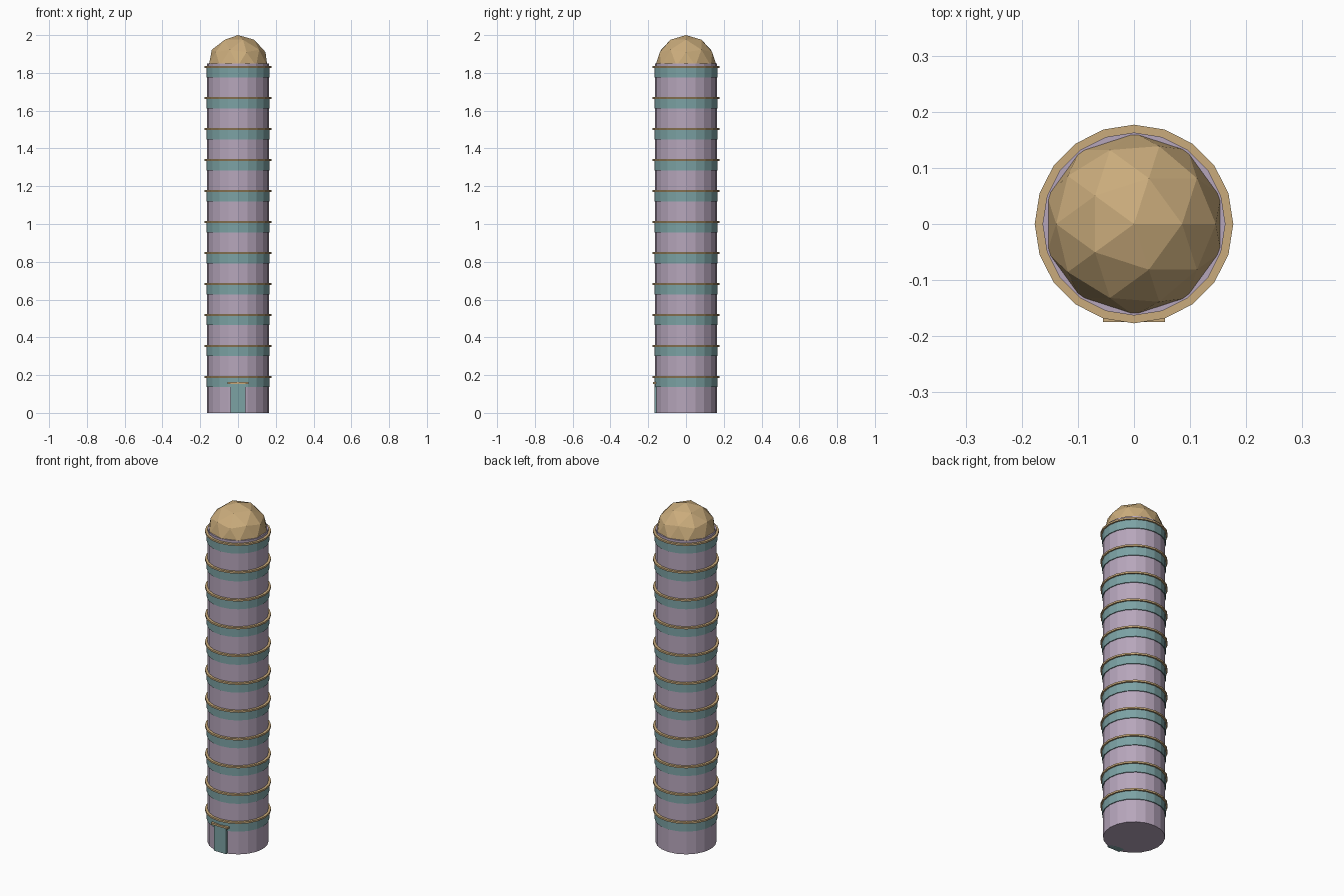
import bpy
import bmesh
from mathutils import Matrix

cube = bpy.data.objects.get("Cube")
if cube:
    bpy.data.objects.remove(cube, do_unlink=True)

SIDES = 20
FLOORS = 11
RADIUS = 0.163


def make_material(name, color):
    mat = bpy.data.materials.new(name)
    mat.use_nodes = True
    mat.diffuse_color = (*color, 1)
    mat.node_tree.nodes["Principled BSDF"].inputs["Base Color"].default_value = (*color, 1)
    return mat


mauve = make_material("mauve_wall", (0.47, 0.38, 0.50))
teal = make_material("teal_trim", (0.20, 0.36, 0.37))
gold = make_material("sand_gold", (0.59, 0.41, 0.20))


def finish(name, bm, mat):
    mesh = bpy.data.meshes.new(name)
    bm.to_mesh(mesh)
    bm.free()
    mesh.materials.append(mat)
    obj = bpy.data.objects.new(name, mesh)
    bpy.context.collection.objects.link(obj)
    return obj


def drum(name, radius, bottom, top, mat):
    """Upright faceted cylinder between two heights."""
    bpy.ops.mesh.primitive_cylinder_add(
        vertices=SIDES, radius=radius, depth=top - bottom,
        location=(0, 0, (bottom + top) / 2))
    obj = bpy.context.object
    obj.name = name
    obj.data.materials.append(mat)
    return obj


def box(name, low, high, mat):
    bm = bmesh.new()
    size = [h - l for l, h in zip(low, high)]
    mid = [(h + l) / 2 for l, h in zip(low, high)]
    bmesh.ops.create_cube(bm, size=1, matrix=Matrix.Translation(mid) @ Matrix.Diagonal((*size, 1)))
    return finish(name, bm, mat)


# Tower shaft
drum("tower_shaft", RADIUS, 0, 1.85, mauve)

# Teal band and projecting gold ledge at each floor
for i in range(FLOORS):
    z = 0.186 + i * 0.164
    drum(f"floor_band_{i + 1}", 0.168, z - 0.05, z, teal)
    drum(f"floor_ledge_{i + 1}", 0.177, z, z + 0.01, gold)

# Faceted dome, upper half only
bm = bmesh.new()
bmesh.ops.create_icosphere(bm, subdivisions=2, radius=RADIUS,
                           matrix=Matrix.Translation((0, 0, 2 - RADIUS)))
bmesh.ops.bisect_plane(bm, geom=bm.verts[:] + bm.edges[:] + bm.faces[:],
                       plane_co=(0, 0, 2 - RADIUS), plane_no=(0, 0, 1),
                       dist=0.0001, clear_inner=True)
finish("dome", bm, gold)

# Doorway with lintel
box("door", (-0.04, -0.168, 0), (0.04, -0.13, 0.155), teal)
box("door_lintel", (-0.055, -0.175, 0.153), (0.055, -0.13, 0.164), gold)
